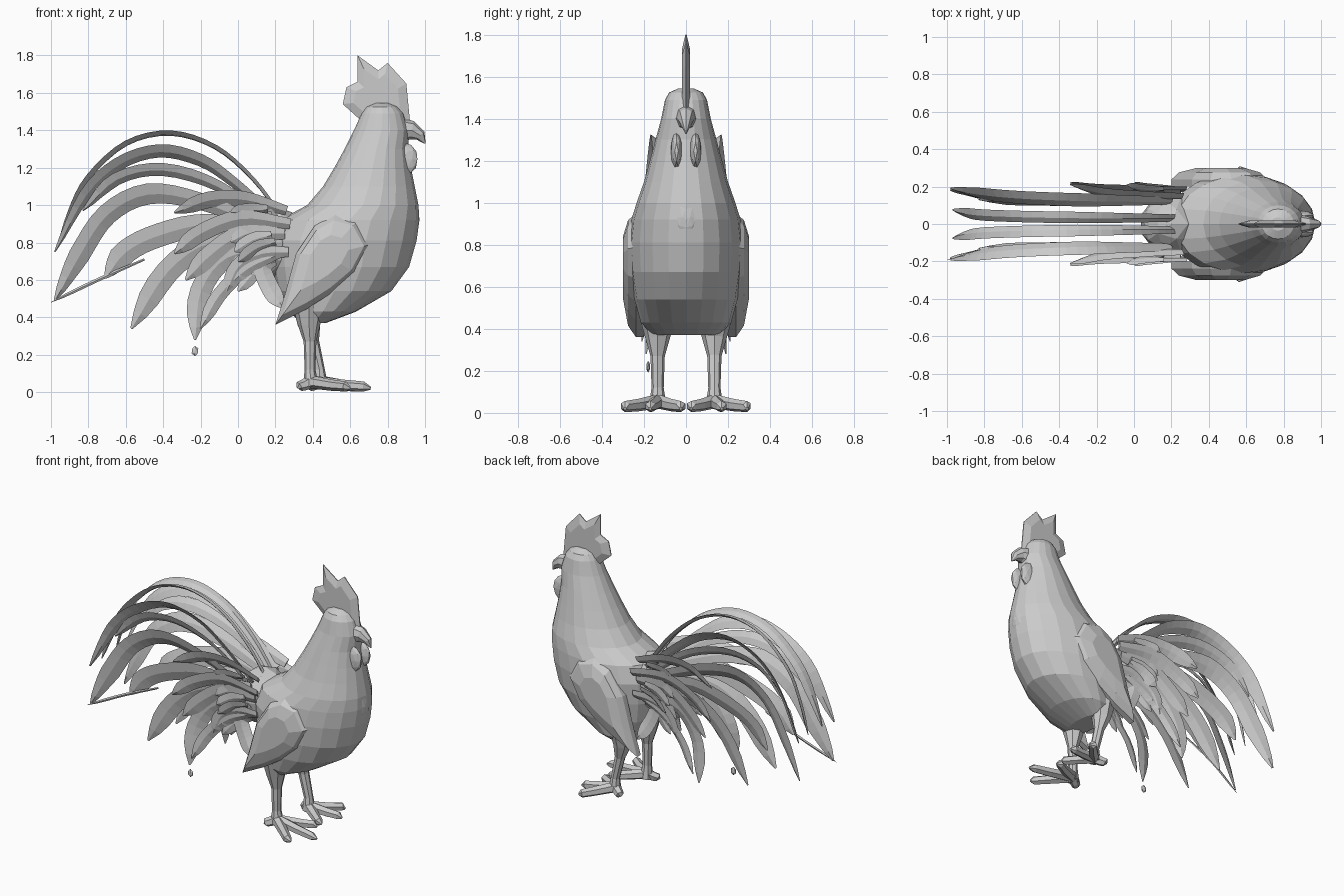
import bpy, bmesh, math, random
from mathutils import Vector

if "Cube" in bpy.data.objects:
    bpy.data.objects.remove(bpy.data.objects["Cube"])

Y = Vector((0, 1, 0))


def finish(bm, name, mirror=False):
    bmesh.ops.recalc_face_normals(bm, faces=bm.faces)
    me = bpy.data.meshes.new(name)
    bm.to_mesh(me)
    bm.free()
    ob = bpy.data.objects.new(name, me)
    bpy.context.collection.objects.link(ob)
    if mirror:
        m = ob.modifiers.new("Mirror", 'MIRROR')
        m.use_axis = (False, True, False)
        m.use_mirror_merge = False
    return ob


def loft(name, rings, mirror=False):
    """Skin a list of equally long point rings and cap both ends."""
    bm = bmesh.new()
    vs = [[bm.verts.new(p) for p in r] for r in rings]
    n = len(rings[0])
    for a, b in zip(vs, vs[1:]):
        for i in range(n):
            j = (i + 1) % n
            bm.faces.new((a[i], a[j], b[j], b[i]))
    bm.faces.new(vs[0])
    bm.faces.new(vs[-1])
    return finish(bm, name, mirror)


def tangent(pts, i):
    return (pts[min(i + 1, len(pts) - 1)] - pts[max(i - 1, 0)]).normalized()


def tube(name, pts, radii, segs=8, squash=1.0):
    pts = [Vector(p) for p in pts]
    rings = []
    for i, (p, r) in enumerate(zip(pts, radii)):
        t = tangent(pts, i)
        u = Y.cross(t).normalized()
        v = t.cross(u)
        rings.append([p + u * r * math.cos(a) + v * r * squash * math.sin(a)
                      for a in (2 * math.pi * k / segs for k in range(segs))])
    return loft(name, rings)


def spline(pts, steps=4):
    """Catmull-Rom resampling."""
    q = [pts[0] * 2 - pts[1]] + pts + [pts[-1] * 2 - pts[-2]]
    out = []
    for i in range(1, len(q) - 2):
        a, b, c, d = q[i - 1:i + 3]
        for s in range(steps):
            t = s / steps
            out.append(0.5 * (2 * b + (c - a) * t + (2 * a - 5 * b + 4 * c - d) * t * t
                              + (3 * b - a - 3 * c + d) * t ** 3))
    return out + [pts[-1]]


def feather(name, xz, half, y0, y1, tilt, mirror=True):
    """Thin blade along an x-z path, splaying to y1 near the tip; tilt turns its width to y."""
    n = len(xz) - 1
    pts = spline([Vector((x, y0 + (y1 - y0) * (i / n) ** 3, z)) for i, (x, z) in enumerate(xz)])
    a = math.radians(tilt)
    rings = []
    for i, p in enumerate(pts):
        f = i / (len(pts) - 1)
        w = half * (0.6 + 0.4 * min(1, f / 0.4)) * min(1, 0.1 + ((1 - f) / 0.22) ** 0.7)
        t = tangent(pts, i)
        side = Y.cross(t).normalized() * math.cos(a) + Y * math.sin(a)
        thin = t.cross(side).normalized() * min(0.009, w * 0.5)
        rings.append([p + side * w, p + thin, p - side * w, p - thin])
    return loft(name, rings, mirror)


def blob(name, loc, size, mirror=False, sub=2):
    bm = bmesh.new()
    bmesh.ops.create_icosphere(bm, subdivisions=sub, radius=1)
    for v in bm.verts:
        v.co = Vector(c * s + o for c, s, o in zip(v.co, size, loc))
    return finish(bm, name, mirror)


# Body, neck and head: horizontal slices (z, rear x, front x, half width)
slices = [(.37, .33, .47, .16), (.43, .28, .63, .215), (.54, .21, .82, .245),
          (.67, .18, .915, .265), (.81, .17, .955, .272), (.92, .22, .97, .26),
          (1.0, .37, .965, .235), (1.1, .455, .945, .2), (1.2, .515, .925, .172),
          (1.3, .57, .91, .145), (1.4, .62, .915, .118), (1.49, .66, .885, .1),
          (1.525, .685, .855, .08), (1.545, .73, .81, .035)]
rings = []
for z, x0, x1, hy in slices:
    rings.append([((x0 + x1) / 2 + (x1 - x0) / 2 * math.cos(a), hy * math.sin(a), z)
                  for a in (2 * math.pi * k / 20 for k in range(20))])
loft("body", rings)
blob("rump", (.2, 0, .8), (.17, .16, .19))
blob("breast_tuft", (.94, 0, .93), (.03, .06, .09))

# Comb: flat toothed plate, thicker in the middle
comb = [(.66, 1.45), (.56, 1.54), (.58, 1.63), (.64, 1.66), (.64, 1.8), (.75, 1.72),
        (.8, 1.76), (.9, 1.65), (.92, 1.44), (.87, 1.47), (.8, 1.5), (.72, 1.5)]


def plate(outline, centre, layers):
    cx, cz = centre
    return [[(cx + (x - cx) * s, y, cz + (z - cz) * s) for x, z in outline] for s, y in layers]


loft("comb", plate(comb, (.75, 1.56), [(.7, -.02), (1, -.003), (1, .003), (.7, .02)]))

# Beak and wattles
tube("beak", [(.85, 0, 1.4), (.93, 0, 1.4), (.975, 0, 1.372), (1.0, 0, 1.33)],
     [.075, .05, .03, .004], 8, .8)
blob("wattle", (.885, .045, 1.245), (.078, .028, .09), True)

# Wings: domed plates on both flanks, blending into the shoulder
wing = [(.2, .36), (.25, .52), (.31, .74), (.41, .89), (.52, .95), (.64, .92),
        (.71, .79), (.63, .64), (.5, .53), (.36, .44)]
loft("wing", plate(wing, (.47, .73), [(1, .2), (1, .238), (.85, .276), (.5, .3)]), True)

# Legs and feet, one foot slightly forward
for s, dx, label in ((-1, 0, "right"), (1, .05, "left")):
    y = s * .135
    tube(label + "_leg", [(.38, y, .47), (.38, y, .36), (.385 + dx * .3, y, .27),
                          (.385 + dx, y, .12), (.39 + dx, y, .03)],
         [.09, .06, .034, .029, .042])
    toes = [(.71 - dx, .17), (.6, .29), (.61, .025), (.32 + dx, .17)]
    for k, (tx, ty) in enumerate(toes):
        bx = .385 + dx
        ty *= s
        mid = (bx + (tx - bx) * .55, y + (ty - y) * .6, .037)
        tube(f"{label}_toe_{k + 1}", [(bx, y, .055), mid, (tx - (tx - bx) * .12, ty, .03),
                                      (tx, ty, .02)], [.035, .03, .027, .008], 6)

# Long arched tail feathers: path, half width, y at root and tip, tilt
sickles = [
    ([(.24, .93), (.08, 1.14), (-.12, 1.31), (-.36, 1.385), (-.6, 1.33), (-.8, 1.15),
      (-.9, .96), (-.97, .76)], .034, .032, .075, 65),
    ([(.2, .93), (-.02, 1.12), (-.2, 1.24), (-.42, 1.29), (-.64, 1.22), (-.82, 1.05),
      (-.98, .75)], .05, .125, .19, 45),
    ([(.18, .9), (-.1, 1.1), (-.4, 1.19), (-.65, 1.14), (-.83, .97)], .042, .12, .13, 35),
    ([(.15, .88), (-.2, 1.02), (-.48, 1.06), (-.7, .95), (-.85, .73), (-.98, .49)],
     .062, .13, .18, 25),
    ([(.12, .85), (-.15, .9), (-.42, .84), (-.6, .75), (-.71, .61)], .065, .13, .14, 15),
]
for k, args in enumerate(sickles):
    feather(f"sickle_feather_{k + 1}", *args)

# Shorter drooping feathers around the tail root
coverts = [
    ([(.15, .8), (-.15, .8), (-.38, .64), (-.57, .34)], .065, .13, .15, 15),
    ([(.18, .76), (-.06, .72), (-.2, .54), (-.23, .28)], .058, .15, .19, 15),
    ([(.22, .74), (.05, .66), (-.1, .52), (-.2, .34)], .04, .17, .21, 15),
    ([(.28, .9), (.02, .93), (-.2, .85), (-.34, .74)], .05, .19, .22, 20),
    ([(.26, .97), (.05, 1.03), (-.15, 1.03), (-.34, .96)], .05, .15, .21, 30),
    ([(.25, .85), (.02, .84), (-.14, .74), (-.28, .6)], .055, .17, .19, 15),
    ([(.27, .75), (.12, .74), (.0, .67), (-.06, .54)], .045, .18, .18, 15),
    ([(.2, .78), (.13, .68), (.17, .56), (.24, .45)], .05, .15, .18, 15),
]
for k, args in enumerate(coverts):
    feather(f"covert_feather_{k + 1}", *args)

# Small overlapping tufts filling the tail root
random.seed(4)
for k in range(9):
    z = .7 + .035 * k
    x = .2 - .02 * (k % 3)
    d = -.16 + .018 * k
    y = random.uniform(.13, .2)
    feather(f"tuft_{k + 1}", [(x, z), (x - .1, z + d * .3), (x - .2, z + d)],
            .04, y, y + .02, random.uniform(5, 35))

# Thin stray quill and loose tip on one side
feather("stray_quill", [(-.5, .71), (-.75, .6), (-1.0, .48)], .01, -.14, -.19, 0, False)
blob("loose_feather_tip", (-.23, -.18, .22), (.02, .01, .028), sub=1)
